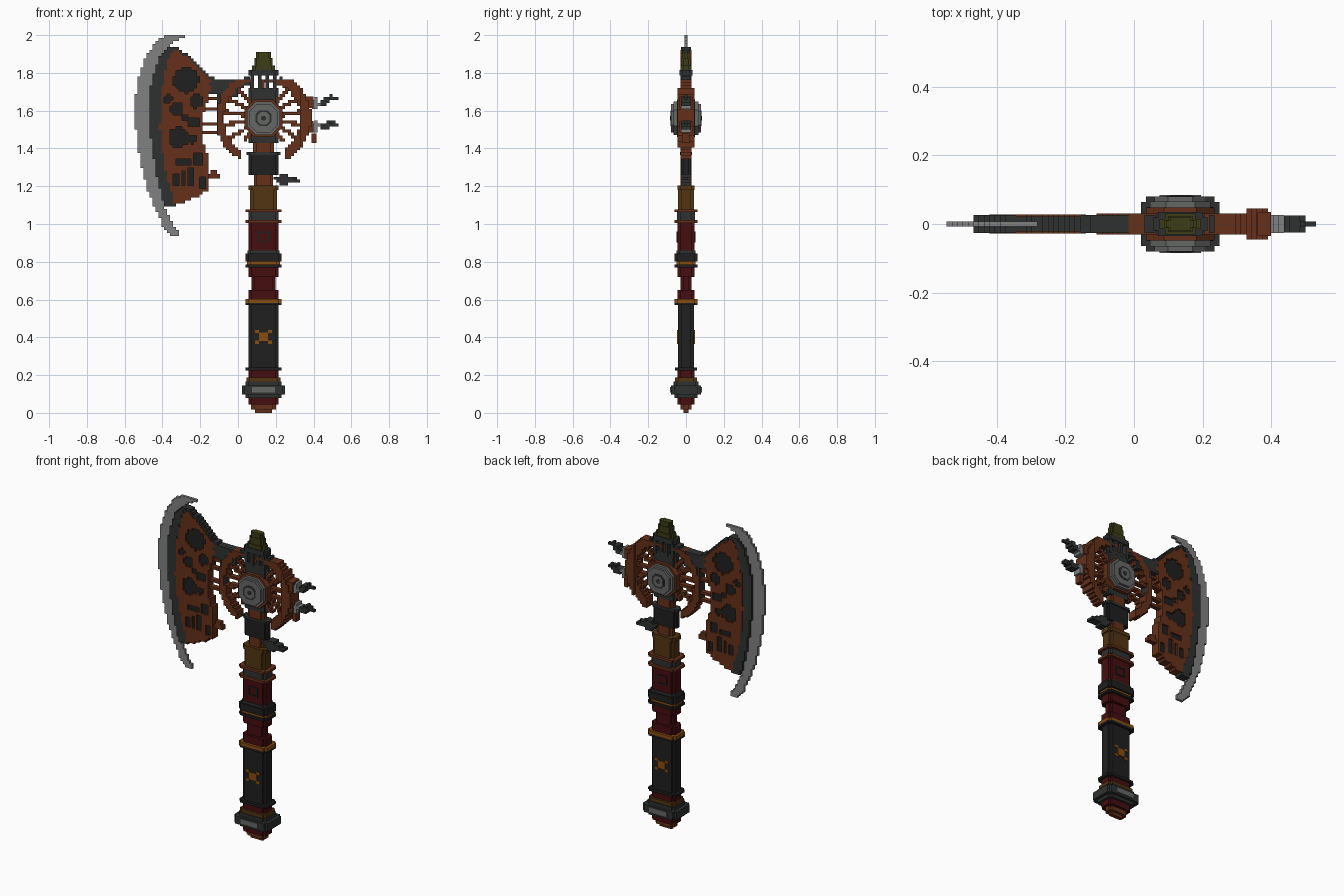
import bpy, bmesh, math

if "Cube" in bpy.data.objects:
    bpy.data.objects.remove(bpy.data.objects["Cube"])

U = 1 / 64          # voxel size
CX, HZ = 0.135, 1.56  # shaft axis, hub height


def mat(name, r, g, b):
    m = bpy.data.materials.new(name)
    m.diffuse_color = (r, g, b, 1)
    m.use_nodes = True
    m.node_tree.nodes["Principled BSDF"].inputs["Base Color"].default_value = m.diffuse_color
    return m


STEEL = mat("steel", .22, .22, .22)
HUB = mat("hub_grey", .13, .135, .13)
IRON = mat("iron", .028, .03, .03)
BLACK = mat("black", .014, .014, .014)
RUST = mat("rust", .13, .03, .01)
RED = mat("red", .06, .004, .005)
GOLD = mat("gold", .25, .075, .005)
BRONZE = mat("bronze", .085, .035, .006)
OLIVE = mat("olive", .045, .045, .009)


def finish(name, bm, material):
    bmesh.ops.recalc_face_normals(bm, faces=bm.faces)
    me = bpy.data.meshes.new(name)
    bm.to_mesh(me)
    bm.free()
    me.materials.append(material)
    ob = bpy.data.objects.new(name, me)
    bpy.context.collection.objects.link(ob)


def plate(name, cells, hy, material):
    """Slab of square voxels, with walls only on exposed sides."""
    bm, vs = bmesh.new(), {}

    def v(i, s, k):
        if (i, s, k) not in vs:
            vs[i, s, k] = bm.verts.new((i * U, s * hy, k * U))
        return vs[i, s, k]
    for i, k in cells:
        c = [(i, k), (i + 1, k), (i + 1, k + 1), (i, k + 1)]
        for s in (-1, 1):
            bm.faces.new([v(a, s, b) for a, b in c])
        for n, (di, dk) in enumerate([(0, -1), (1, 0), (0, 1), (-1, 0)]):
            if (i + di, k + dk) not in cells:
                p, q = c[n], c[(n + 1) % 4]
                bm.faces.new([v(p[0], -1, p[1]), v(q[0], -1, q[1]), v(q[0], 1, q[1]), v(p[0], 1, p[1])])
    finish(name, bm, material)


def fill(test):
    return {(i, k) for i in range(-36, 36) for k in range(58, 128)
            if test((i + .5) * U, (k + .5) * U)}


def art(rows, char, x, z):
    """Cells of one character in a small drawing with top-left at x, z."""
    i0, k0 = round(x / U), round(z / U) - 1
    return {(i0 + i, k0 - k) for k, r in enumerate(rows) for i, c in enumerate(r) if c == char}


def section(name, z0, z1, hx, hy, material, x=CX, y=0, s=U):
    """Upright block with notched corners."""
    s = min(s, hx / 2, hy / 2)
    q = [(hx, hy - s), (hx - s, hy - s), (hx - s, hy)]
    ring = q + [(-a, b) for a, b in q[::-1]] + [(-a, -b) for a, b in q] + [(a, -b) for a, b in q[::-1]]
    bm = bmesh.new()
    lo, hi = ([bm.verts.new((x + a, y + b, z)) for a, b in ring] for z in (z0, z1))
    bm.faces.new(lo)
    bm.faces.new(hi)
    for n in range(12):
        m = (n + 1) % 12
        bm.faces.new((lo[n], lo[m], hi[m], hi[n]))
    finish(name, bm, material)


def box(name, x0, x1, hy, z0, z1, material, y=0):
    bm = bmesh.new()
    bmesh.ops.create_cube(bm, size=1)
    for p in bm.verts:
        p.co = (x0 + (p.co.x + .5) * (x1 - x0), y + p.co.y * 2 * hy, z0 + (p.co.z + .5) * (z1 - z0))
    finish(name, bm, material)


def lerp(table, z):
    for (za, xa), (zb, xb) in zip(table, table[1:]):
        if zb <= z <= za:
            return xb + (xa - xb) * (z - zb) / (za - zb)
    return None


# Handle, bottom to top: z0, z1, half width, half depth
for name, z0, z1, hx, hy, m in [
    ("pommel_tip", 0, .018, .045, .012, RUST), ("pommel_base", .018, .045, .065, .028, RUST),
    ("pommel_cup", .045, .08, .08, .045, RED), ("pommel_lower", .08, .097, .095, .062, IRON),
    ("pommel_block", .097, .145, .115, .08, IRON), ("pommel_upper", .145, .165, .095, .065, IRON),
    ("pommel_collar", .165, .187, .09, .058, BRONZE), ("lower_red", .187, .225, .08, .045, RED),
    ("grip_ring", .225, .24, .096, .058, BLACK), ("grip", .24, .57, .08, .043, BLACK),
    ("grip_top_ring", .57, .583, .096, .06, BLACK), ("gold_ring", .583, .602, .096, .06, GOLD),
    ("red_lower", .602, .65, .08, .045, RED), ("red_neck", .65, .72, .063, .03, RED),
    ("red_upper", .72, .77, .08, .045, RED), ("band_ring", .77, .785, .096, .06, BLACK),
    ("band_gold", .785, .802, .088, .05, GOLD), ("band_low", .802, .845, .096, .06, BLACK),
    ("band_top", .845, .86, .085, .05, IRON), ("red_grip", .86, 1.005, .08, .045, RED),
    ("rust_ring", 1.005, 1.02, .096, .06, RUST), ("iron_band", 1.02, 1.063, .08, .047, IRON),
    ("rust_ring_top", 1.063, 1.078, .096, .06, RUST), ("bronze_collar", 1.078, 1.18, .072, .043, BRONZE),
    ("bronze_cap", 1.18, 1.205, .08, .045, BRONZE), ("rust_neck", 1.205, 1.26, .05, .028, RUST),
    ("shaft", 1.26, 1.365, .08, .026, BLACK), ("shaft_ring", 1.365, 1.38, .09, .033, IRON),
    ("shaft_rust", 1.38, 1.43, .055, .028, RUST), ("hub_support", 1.43, 1.72, .08, .028, IRON),
    ("cap_block", 1.785, 1.815, .08, .035, IRON), ("cap_base", 1.8, 1.84, .06, .03, OLIVE),
    ("cap_mid", 1.84, 1.88, .048, .024, OLIVE), ("cap_tip", 1.88, 1.91, .04, .02, OLIVE),
]:
    section(name, z0, z1, hx, hy, m)
for n in range(4):
    x = CX - .06 + n * .04
    box("cap_post", x - .01, x + .01, .03, 1.7, 1.79, IRON)

# Inlays on both faces of the handle
for s in (-1, 1):
    box("grip_stud", CX - .025, CX + .025, .004, .38, .425, GOLD, s * .044)
    for a in (-1, 1):
        for b in (-1, 1):
            box("stud_corner", CX + a * .035 - .011, CX + a * .035 + .011, .004,
                .402 + b * .028 - .008, .402 + b * .028 + .008, GOLD, s * .044)
        box("red_frame_side", CX + a * .03 - .005, CX + a * .03 + .005, .004, .905, .96, BLACK, s * .045)
        box("red_frame_bar", CX - .03, CX + .03, .004, .932 + a * .025 - .004, .932 + a * .025 + .004, BLACK, s * .045)
    box("pommel_panel", CX - .06, CX + .06, .004, .108, .138, HUB, s * .08)

# Blade: outlines as (z, x), top to bottom
OUTER = [(2, -.38), (1.97, -.43), (1.88, -.49), (1.74, -.535), (1.6, -.547), (1.4, -.53),
         (1.2, -.485), (1.05, -.425), (.97, -.39), (.94, -.36)]
INNER = [(2, -.28), (1.985, -.29), (1.97, -.33), (1.93, -.375), (1.88, -.42), (1.74, -.46), (1.6, -.475),
         (1.4, -.455), (1.2, -.42), (1.09, -.385), (1.03, -.36), (.98, -.33), (.94, -.305)]
BAND = [(1.94, -.34), (1.88, -.37), (1.7, -.41), (1.5, -.415), (1.3, -.39), (1.15, -.345), (1.09, -.33)]
BACK = [(1.94, -.32), (1.87, -.24), (1.8, -.165), (1.76, -.13), (1.69, -.15), (1.6, -.18), (1.42, -.18),
        (1.38, -.165), (1.19, -.15), (1.15, -.2), (1.1, -.33)]


def between(a, b):
    def test(x, z):
        p, q = lerp(a, z), lerp(b, z)
        return p is not None and q is not None and p <= x < q
    return fill(test)


plate("blade_edge", between(OUTER, INNER), .008, STEEL)
plate("blade_band", between(INNER, BAND), .026, IRON)
body = between(BAND, BACK)

# Recessed dark inlays in the blade body
DISCS = [(-.275, 1.76, .066), (-.315, 1.46, .052), (-.325, 1.61, .034), (-.22, 1.65, .034),
         (-.235, 1.54, .03), (-.37, 1.66, .02), (-.28, 1.56, .02), (-.24, 1.45, .022)]
SLOTS = [(-.21, 1.35, .03, .03), (-.19, 1.22, .02, .025), (-.25, 1.25, .012, .05),
         (-.29, 1.24, .012, .04), (-.33, 1.23, .012, .03), (-.29, 1.33, .035, .01)]
inlay = body & fill(lambda x, z: any(math.hypot(x - a, z - b) < r for a, b, r in DISCS)
                    or any(abs(x - a) < w and abs(z - b) < h for a, b, w, h in SLOTS))
trim = {(i, k) for i, k in body - inlay
        if k * U > 1.72 and ((i + 1, k) not in body or (i, k + 1) not in body)}
plate("blade_inlay", inlay, .018, BLACK)
plate("blade_trim", trim, .022, IRON)
plate("blade_body", body - inlay - trim, .028, RUST)
box("blade_nub", -.17, -.095, .015, 1.24, 1.265, RUST)
box("blade_nub_end", -.145, -.11, .015, 1.265, 1.285, RUST)

# Arm and bars tying the blade to the ring
plate("blade_arm", fill(lambda x, z: -.17 < x < .0 and abs(z - (1.725 - .15 * (x + .1))) < .045), .026, IRON)
for z in (1.665, 1.61, 1.53, 1.485):
    box("blade_tie", -.19, -.08, .015, z - .008, z + .008, RUST)
box("tie_post", -.11, -.078, .022, 1.47, 1.69, IRON)


# Spoked ring
def ring(x, z):
    dx, dz = x - CX, z - HZ
    r = math.hypot(dx, dz)
    if dz > .2 or (dz < 0 and abs(dx) < .12):
        return False
    return (.195 if dx > 0 else .208) < r < .252


def spoke(x, z):
    dx, dz = x - CX, z - HZ
    r, a, st = math.hypot(dx, dz), math.atan2(dz, dx), math.pi / 9
    off = a - (math.floor(a / st) + .5) * st
    return .08 < r < .21 and abs(r * math.sin(off)) < .0105 and (dz > -.13)


plate("gear_ring", fill(ring), .03, RUST)
plate("ring_spokes", fill(spoke), .016, RUST)
plate("ring_crown", fill(lambda x, z: .08 < abs(x - CX) < .17 and abs(z - (1.8 - .5 * abs(x - CX))) < .022), .026, IRON)
plate("ring_socket", fill(lambda x, z: ring(x, z) and x > .33), .045, RUST)
for z in (1.645, 1.515):
    box("socket_block", .36, .4, .035, z - .03, z + .03, RUST)
box("ring_foot", .39, .415, .02, 1.43, 1.48, RUST)

# Round hub, stepped in depth
for name, r, hy, m in (("hub_rim", .1, .048, RUST), ("hub_plate", .088, .065, HUB),
                       ("hub_disc", .075, .08, HUB), ("hub_groove", .042, .0815, IRON),
                       ("hub_boss", .032, .083, HUB), ("hub_pin", .012, .085, IRON)):
    c = r * .48
    plate_rows = [(r, -c), (r, c), (c, r), (-c, r), (-r, c), (-r, -c), (-c, -r), (c, -r)]
    bm = bmesh.new()
    f = bm.faces.new([bm.verts.new((CX + a, -hy, HZ + b)) for a, b in plate_rows])
    new = bmesh.ops.extrude_face_region(bm, geom=[f], use_keep_orig=True)["geom"]
    bmesh.ops.translate(bm, vec=(0, 2 * hy, 0), verts=[e for e in new if isinstance(e, bmesh.types.BMVert)])
    finish(name, bm, m)

# Hooked spikes on the back
HOOK = ["......-..", ".g..##---", "gg.###...", "ggg##....", "gg......."]
HOOK_LOW = [".g...#--.", "ggg####--", "gg.###...", "gg......."]
SPIKE = ["..###....", "#######-.", ".########", "..###...."]
for name, rows, x, z in (("upper_hook", HOOK, .395, 1.69), ("lower_hook", HOOK_LOW, .395, 1.545),
                         ("small_spike", SPIKE, .185, 1.26)):
    for ch, part, hy, m in (("g", "_root", .026, STEEL), ("#", "_shank", .025, IRON), ("-", "_tip", .008, IRON)):
        cells = art(rows, ch, x, z)
        if cells:
            plate(name + part, cells, hy, m)
